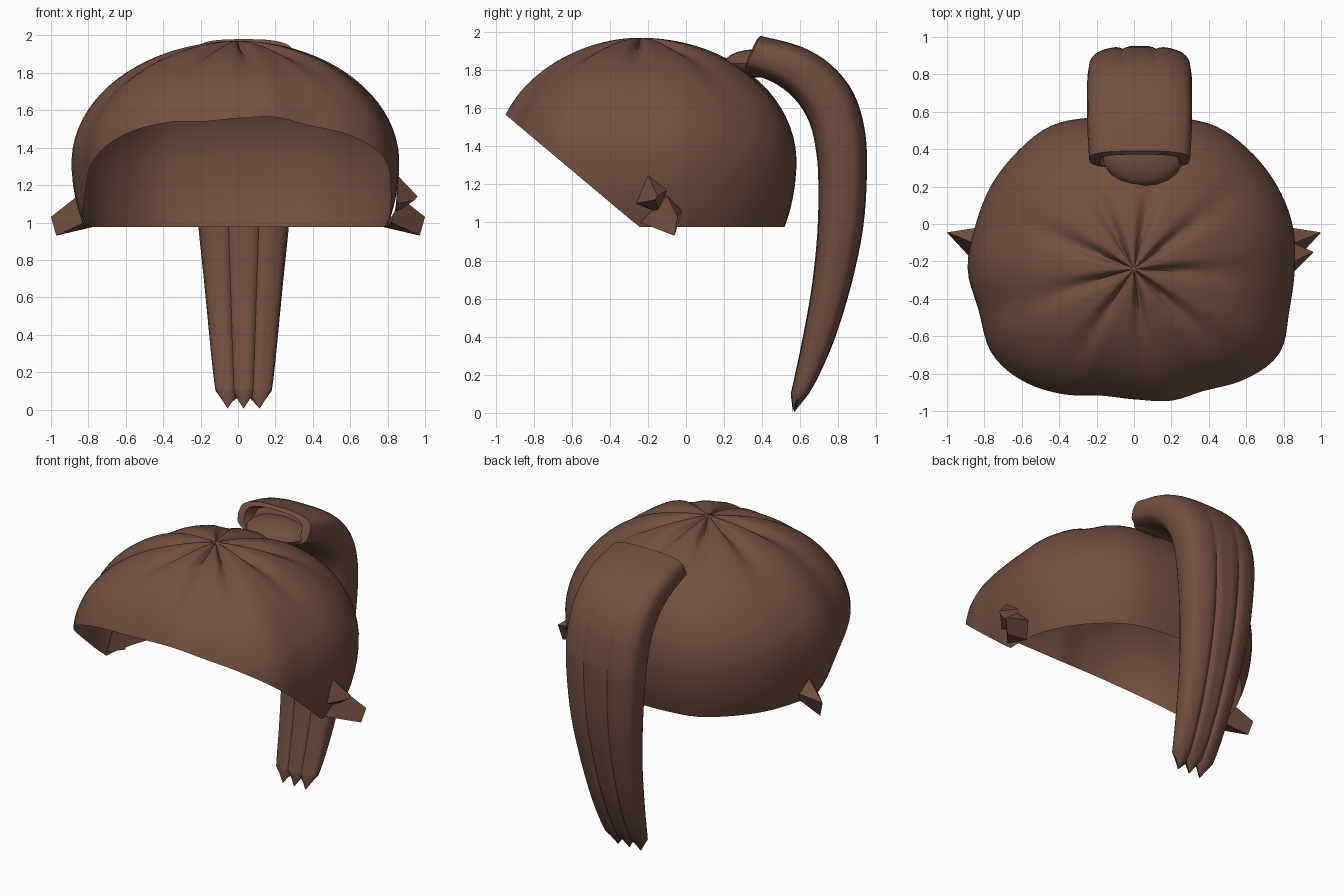
import bpy, bmesh, math
from mathutils import Vector

if "Cube" in bpy.data.objects:
    bpy.data.objects.remove(bpy.data.objects["Cube"])

hair = bpy.data.materials.new("brown_hair")
hair.diffuse_color = (0.168, 0.079, 0.05, 1)
hair.use_nodes = True
hair.node_tree.nodes["Principled BSDF"].inputs["Base Color"].default_value = hair.diffuse_color


def finish(name, bm, angle=40, recalc=True):
    if recalc:
        bmesh.ops.recalc_face_normals(bm, faces=bm.faces)
    me = bpy.data.meshes.new(name)
    bm.to_mesh(me)
    bm.free()
    ob = bpy.data.objects.new(name, me)
    bpy.context.collection.objects.link(ob)
    me.materials.append(hair)
    bpy.ops.object.select_all(action='DESELECT')
    ob.select_set(True)
    bpy.context.view_layer.objects.active = ob
    bpy.ops.object.shade_smooth_by_angle(angle=math.radians(angle))
    return ob


def spline(a, b, c, d, t):
    return 0.5 * (2 * b + (c - a) * t + (2 * a - 5 * b + 4 * c - d) * t * t
                  + (3 * b - a - 3 * c + d) * t ** 3)


def bridge(bm, r1, r2):
    n = len(r1)
    for i in range(n):
        bm.faces.new((r1[i], r1[(i + 1) % n], r2[(i + 1) % n], r2[i]))


# Cap of hair: open shell around a crown point, radius given every 15 degrees
RADII = [.86, .88, .885, .885, .88, .84, .82, .84, .885, .885, .885, .88,
         .89, .86, .885, .87, .82, .745, .75, .79, .79, .86, .90, .86]
CROWN_Y = -0.24


def cap_point(theta, phi):
    f = (math.degrees(theta) / 15) % 24
    i = int(f)
    radius = spline(*(RADII[(i + k) % 24] for k in (-1, 0, 1, 2)), f - i)
    s, c = math.sin(phi), math.cos(phi)
    z = 1.32 + (0.65 if c > 0 else 0.9) * c
    # gathered creases that fade away from the crown
    q = s / 0.2
    if c > 0:
        z -= 0.045 * q * math.exp(1 - q) * (0.5 + 0.5 * math.cos(9 * theta + 0.4)) ** 3
    return Vector((radius * s * math.cos(theta),
                   CROWN_Y + radius * s * math.sin(theta), z))


def rim_phi(theta):
    lo, hi = 0.3, 2.4
    for _ in range(30):
        mid = (lo + hi) / 2
        p = cap_point(theta, mid)
        if p.z > max(0.975, 0.98 + 0.84 * (-0.25 - p.y)):
            lo = mid
        else:
            hi = mid
    return lo


bm = bmesh.new()
COLS, ROWS = 108, 26
crown = bm.verts.new((0, CROWN_Y, 1.97))
angles = [2 * math.pi * i / COLS for i in range(COLS)]
ends = [rim_phi(a) for a in angles]
rings = [[bm.verts.new(cap_point(a, e * (j / ROWS) ** 1.15)) for a, e in zip(angles, ends)]
         for j in range(1, ROWS + 1)]
for i in range(COLS):
    bm.faces.new((crown, rings[0][i], rings[0][(i + 1) % COLS]))
for r1, r2 in zip(rings, rings[1:]):
    bridge(bm, r2, r1)
finish("hair_cap", bm, 60, False)

# Ponytail: outer y, outer z, inner y, inner z, half width down its length
KEYS = [(.39, 1.98, .30, 1.79, .27), (.60, 1.925, .45, 1.74, .28), (.76, 1.83, .57, 1.65, .28),
        (.88, 1.68, .65, 1.52, .28), (.94, 1.48, .685, 1.36, .275), (.95, 1.25, .695, 1.2, .262),
        (.93, .97, .69, .95, .24), (.87, .68, .66, .66, .21), (.785, .40, .61, .38, .183),
        (.70, .20, .57, .19, .163), (.645, .10, .55, .10, .15)]
HALF = [0, .1, .2, .28, .333, .385, .48, .58, .667, .76, .85, .92, .97]
TS = [-t for t in reversed(HALF[1:])] + HALF
SECTION = [(-1, 0)] + [(t, 1) for t in TS] + [(1, 0)] + [(t, -1) for t in reversed(TS)]
TAIL_X = 0.03


def tail_ring(bm, key, groove, scale=1, shift=(0, 0, 0)):
    yo, zo, yi, zi, hw = key
    mid = Vector((TAIL_X, (yo + yi) / 2, (zo + zi) / 2))
    half = Vector((0, (yo - yi) / 2, (zo - zi) / 2))
    ring = []
    for t, side in SECTION:
        d = side * (1 - abs(t) ** 3) ** (1 / 3)
        d *= 1 - groove * math.exp(-((abs(t) - .333) / .06) ** 2)
        ring.append(bm.verts.new(mid + Vector(shift) + scale * (half * d + Vector((hw * t, 0, 0)))))
    return ring


bm = bmesh.new()
rings = []
STEPS = 4
for i in range(len(KEYS) - 1):
    four = [KEYS[min(max(i + k, 0), len(KEYS) - 1)] for k in (-1, 0, 1, 2)]
    for s in range(STEPS):
        key = [spline(*v, s / STEPS) for v in zip(*four)]
        depth = min(max((i + s / STEPS - 2) / 8, 0), 1) * 0.3
        rings.append(tail_ring(bm, key, depth))
rings.append(tail_ring(bm, KEYS[-1], 0.32))
# three pointed tips closing the lower end
tip = []
for t, side in SECTION:
    u = abs(t)
    to_tip = min(u, abs(u - .667)) / .333
    tip.append(bm.verts.new((TAIL_X + .128 * t, .565 + side * .004 + .02 * to_tip, .005 + .065 * to_tip)))
rings.append(tip)
for r1, r2 in zip(rings, rings[1:]):
    bridge(bm, r1, r2)
bm.faces.new(tip)
# recessed root end
lip = tail_ring(bm, KEYS[0], 0, 0.8, (0, -.01, 0))
deep = tail_ring(bm, KEYS[0], 0, 0.7, (0, .06, -.02))
bridge(bm, lip, rings[0])
bridge(bm, deep, lip)
bm.faces.new(deep)
finish("ponytail", bm, 45)

# Gathered hair joining the cap to the ponytail
bm = bmesh.new()
bmesh.ops.create_uvsphere(bm, u_segments=20, v_segments=10, radius=1)
for v in bm.verts:
    v.co = Vector((.05 + .22 * v.co.x, .37 + .17 * v.co.y, 1.835 + .075 * v.co.z))
finish("ponytail_root", bm)


# Loose side tufts: a base loop on the cap drawn out to a short edge
def tuft(name, base, tip):
    bm = bmesh.new()
    b = [bm.verts.new(p) for p in base]
    t = [bm.verts.new(p) for p in tip]
    bm.faces.new((b[0], b[1], t[0]))
    bm.faces.new((b[1], b[2], t[1], t[0]))
    bm.faces.new((b[2], b[3], t[1]))
    bm.faces.new((b[3], b[0], t[0], t[1]))
    bm.faces.new(b[::-1])
    finish(name, bm, 30)


for name, sx in (("left_tuft", -1), ("right_tuft", 1)):
    tuft(name,
         [(sx * .86, -.10, 1.14), (sx * .84, -.02, 1.06), (sx * .78, -.10, .975), (sx * .82, -.24, 1.0)],
         [(sx * 1.0, -.045, 1.03), (sx * .972, -.06, .93)])
tuft("right_upper_tuft",
     [(.855, -.20, 1.25), (.85, -.10, 1.17), (.84, -.14, 1.05), (.85, -.26, 1.10)],
     [(.96, -.15, 1.14), (.945, -.16, 1.12)])
